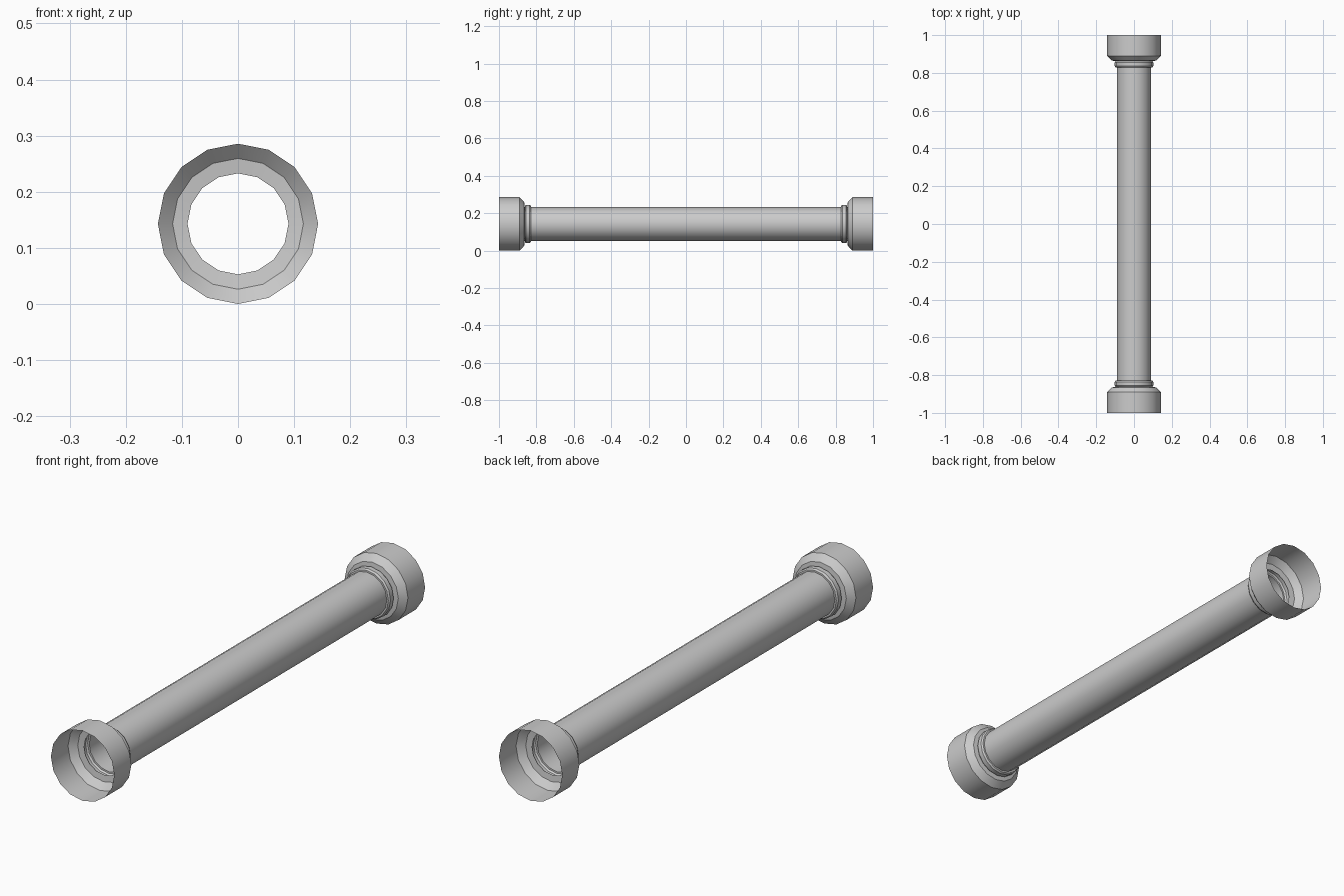
import bpy, bmesh
from math import sin, cos, tau

if "Cube" in bpy.data.objects:
    bpy.data.objects.remove(bpy.data.objects["Cube"])

SIDES = 16
R = 0.1428  # outer collar radius, also height of the axis

# (radius, y) from the open front rim to the start of the plain tube
end = [(R, -1.0), (R, -0.89), (0.1166, -0.865), (0.09, -0.862),
       (0.097, -0.862), (0.102, -0.856), (0.102, -0.836),
       (0.097, -0.829), (0.09, -0.829)]
# Same end mirrored at the back
profile = end + [(r, -y) for r, y in reversed(end)]


def lathe(name, profile):
    """Open shell of revolution around the y axis."""
    bm = bmesh.new()
    rings = [[bm.verts.new((r * sin(tau * i / SIDES), y, R + r * cos(tau * i / SIDES)))
              for i in range(SIDES)] for r, y in profile]
    for a, b in zip(rings, rings[1:]):
        for i in range(SIDES):
            j = (i + 1) % SIDES
            bm.faces.new((a[i], b[i], b[j], a[j]))
    # Outward normals, judged on the first collar face
    bm.faces.ensure_lookup_table()
    bm.normal_update()
    f = bm.faces[0]
    c = f.calc_center_median()
    if f.normal.x * c.x + f.normal.z * (c.z - R) < 0:
        bmesh.ops.reverse_faces(bm, faces=bm.faces[:])
    mesh = bpy.data.meshes.new(name)
    bm.to_mesh(mesh)
    bm.free()
    obj = bpy.data.objects.new(name, mesh)
    bpy.context.collection.objects.link(obj)
    return obj


# Pipe with flared collars and rings at both ends
pipe = lathe("collared_pipe", profile)
bpy.context.view_layer.objects.active = pipe
pipe.select_set(True)
bpy.ops.object.shade_smooth_by_angle(angle=0.52)
